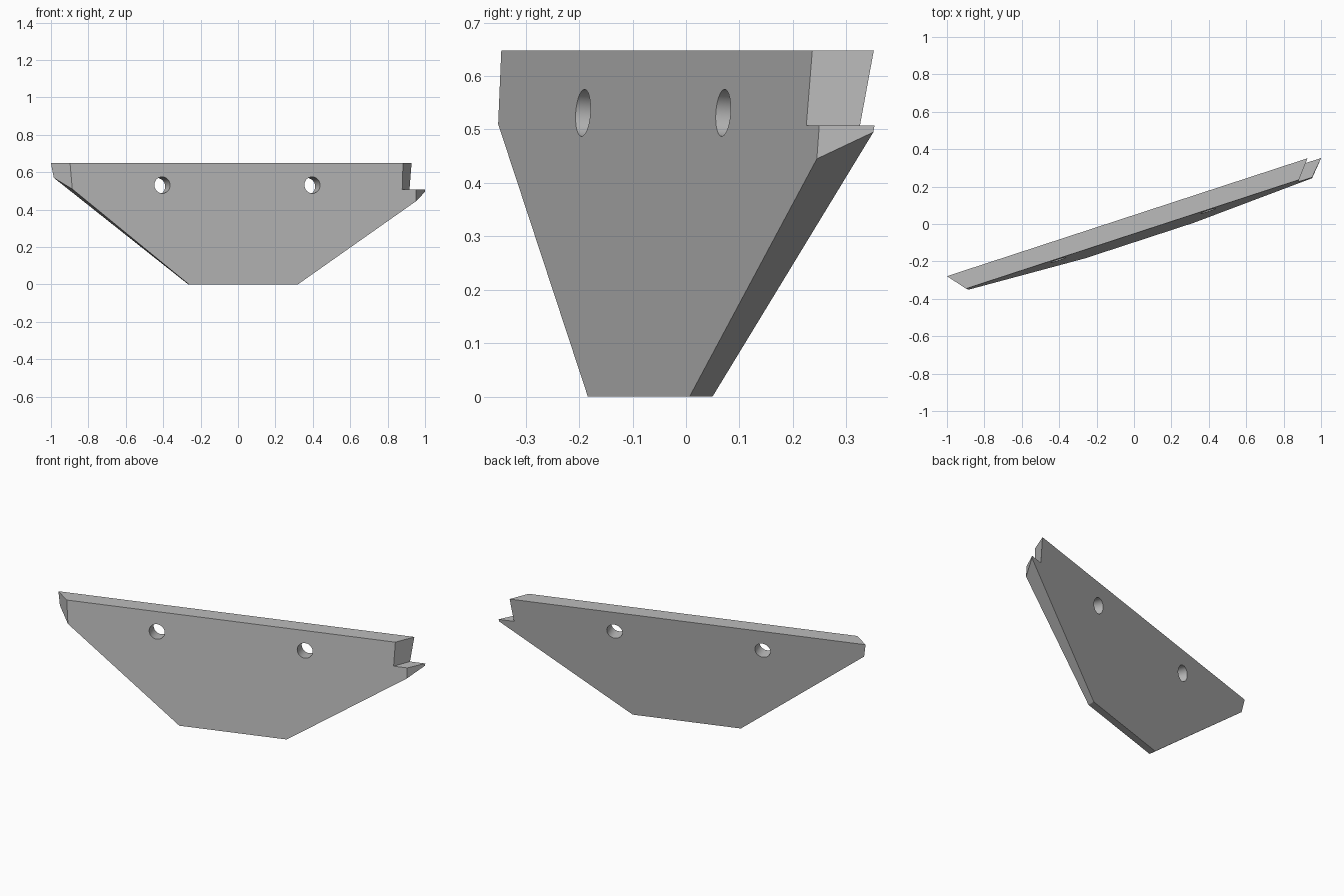
import bpy, bmesh
from mathutils import Vector

cube = bpy.data.objects.get("Cube")
if cube:
    bpy.data.objects.remove(cube, do_unlink=True)

grey = bpy.data.materials.new("plain grey")
grey.use_nodes = True
grey.diffuse_color = (0.5, 0.5, 0.5, 1)
grey.node_tree.nodes["Principled BSDF"].inputs["Base Color"].default_value = (0.5, 0.5, 0.5, 1)

SLOPE = 0.327  # the plate runs diagonally across x and y


def front(x, z):
    return Vector((x, SLOPE * x - 0.098 + 0.071 * z, z))


def back(x, z):
    return Vector((x, SLOPE * x - 0.055 + 0.159 * z, z))


def make_object(name, bm):
    mesh = bpy.data.meshes.new(name)
    bmesh.ops.recalc_face_normals(bm, faces=bm.faces)
    bm.to_mesh(mesh)
    bm.free()
    mesh.materials.append(grey)
    obj = bpy.data.objects.new(name, mesh)
    bpy.context.collection.objects.link(obj)
    return obj


# Outline of the plate: front x, front z, back x, back z
outline = [
    (-0.262, 0, -0.266, 0), (0.32, 0, 0.32, 0),            # bottom edge
    (0.952, 0.445, 1, 0.495), (0.952, 0.507, 1, 0.507),    # pointed tab
    (0.878, 0.507, 0.917, 0.507),                          # notch
    (0.882, 0.648, 0.928, 0.648), (-0.898, 0.648, -1, 0.648),  # top edge
    (-0.886, 0.51, -0.985, 0.57),                          # mitred end
]
bm = bmesh.new()
fronts = [bm.verts.new(front(a, b)) for a, b, c, d in outline]
backs = [bm.verts.new(back(c, d)) for a, b, c, d in outline]
bm.faces.new(fronts)
bm.faces.new(backs[::-1])
for i in range(len(outline)):
    j = (i + 1) % len(outline)
    bm.faces.new((fronts[j], fronts[i], backs[i], backs[j]))
plate = make_object("plate", bm)

# Two bolt holes drilled square to the front face
axis = Vector((SLOPE, -1, 0.071)).normalized()
turn = axis.to_track_quat('Z', 'Y')
bm = bmesh.new()
for x in (-0.405, 0.397):
    made = bmesh.ops.create_cone(bm, cap_ends=True, segments=48, radius1=0.044,
                                 radius2=0.044, depth=0.5)
    bmesh.ops.rotate(bm, verts=made["verts"], matrix=turn.to_matrix())
    bmesh.ops.translate(bm, verts=made["verts"], vec=front(x, 0.531))
cutter = make_object("hole_cutter", bm)
cutter.hide_render = True
cutter.hide_set(True)

cut = plate.modifiers.new("bolt holes", 'BOOLEAN')
cut.operation = 'DIFFERENCE'
cut.solver = 'EXACT'
cut.object = cutter

# Smooth hole walls, sharp plate edges
bpy.ops.object.select_all(action='DESELECT')
plate.select_set(True)
bpy.context.view_layer.objects.active = plate
bpy.ops.object.modifier_apply(modifier=cut.name)
bpy.data.objects.remove(cutter, do_unlink=True)
bpy.ops.object.shade_smooth_by_angle()
